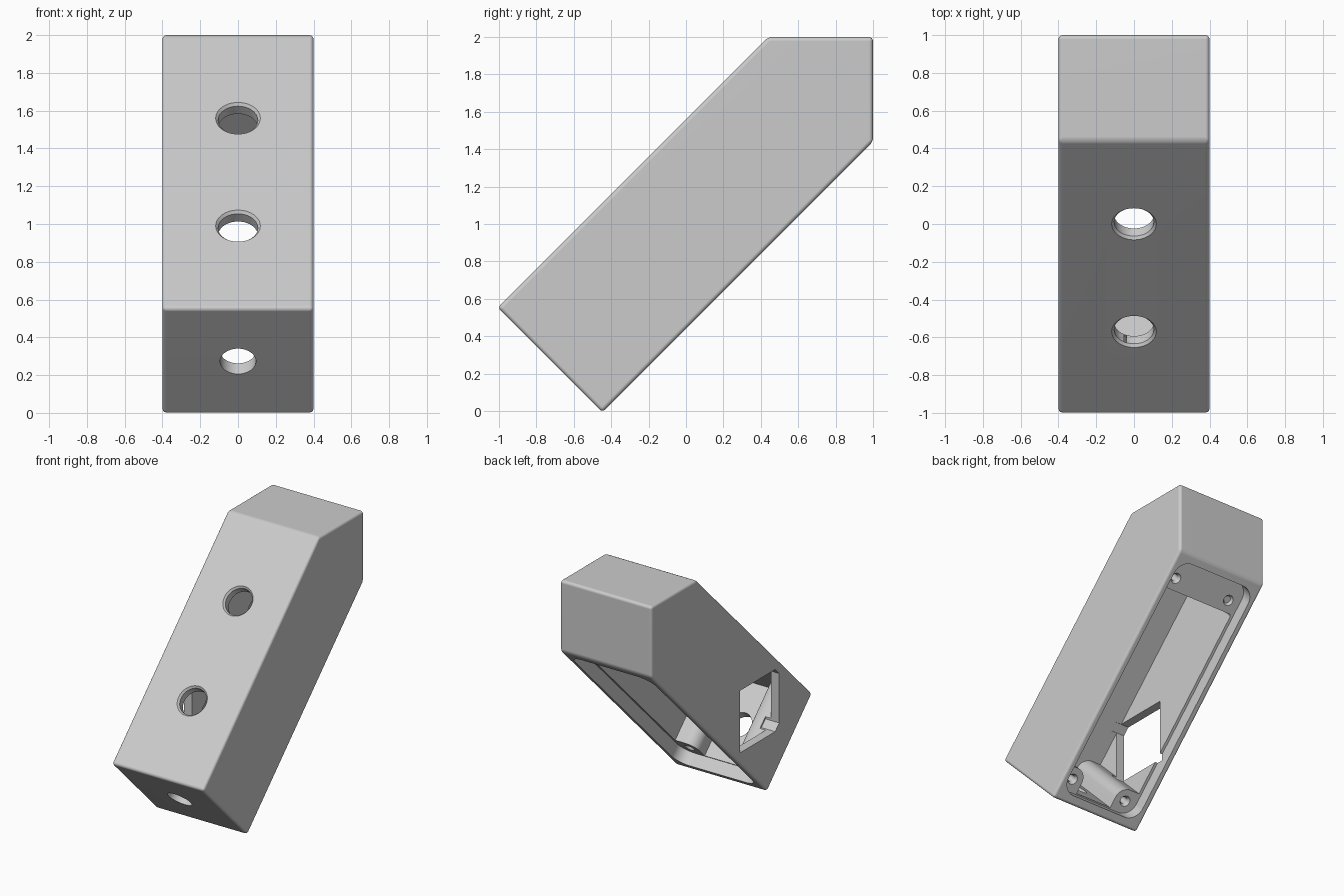
import bpy, bmesh, math
from mathutils import Matrix, Vector

if "Cube" in bpy.data.objects:
    bpy.data.objects.remove(bpy.data.objects["Cube"])

# Work frame: x across, y along the slope, z from the open underside to the front face
TILT = Matrix.Translation((0, -0.44, 0)) @ Matrix.Rotation(math.radians(45), 4, "X")

plastic = bpy.data.materials.new("light_grey_plastic")
plastic.use_nodes = True
GREY = (0.6, 0.6, 0.6, 1)
plastic.diffuse_color = GREY
plastic.node_tree.nodes["Principled BSDF"].inputs["Base Color"].default_value = GREY


def finish(name, bm, matrix=TILT):
    bmesh.ops.recalc_face_normals(bm, faces=bm.faces)
    mesh = bpy.data.meshes.new(name)
    bm.to_mesh(mesh)
    bm.free()
    mesh.transform(matrix)
    mesh.materials.append(plastic)
    obj = bpy.data.objects.new(name, mesh)
    bpy.context.collection.objects.link(obj)
    return obj


def extrude(points, direction):
    bm = bmesh.new()
    face = bm.faces.new([bm.verts.new(p) for p in points])
    new = bmesh.ops.extrude_face_region(bm, geom=[face])["geom"]
    moved = [v for v in new if isinstance(v, bmesh.types.BMVert)]
    bmesh.ops.translate(bm, verts=moved, vec=direction)
    return bm


def rounded_box(name, x, y, z, radius, steps=8):
    points = []
    for i, (sx, sy) in enumerate([(1, 1), (0, 1), (0, 0), (1, 0)]):
        cx = x[sx] + (radius if sx == 0 else -radius)
        cy = y[sy] + (radius if sy == 0 else -radius)
        for k in range(steps + 1):
            a = math.pi / 2 * (i + k / steps)
            points.append((cx + radius * math.cos(a), cy + radius * math.sin(a), z[0]))
    return finish(name, extrude(points, Vector((0, 0, z[1] - z[0]))))


def cone(name, centre, axis, depth, r1, r2):
    bm = bmesh.new()
    turn = Vector(axis).to_track_quat("Z", "Y").to_matrix().to_4x4()
    bmesh.ops.create_cone(bm, cap_ends=True, segments=48, radius1=r1, radius2=r2,
                          depth=depth, matrix=Matrix.Translation(centre) @ turn)
    return finish(name, bm)


def cut(target, tool):
    mod = target.modifiers.new("cut", "BOOLEAN")
    mod.operation = "DIFFERENCE"
    mod.solver = "EXACT"
    mod.object = tool
    bpy.context.view_layer.objects.active = target
    bpy.ops.object.modifier_apply(modifier=mod.name)
    bpy.data.objects.remove(tool)


# Outer body with softened edges
outline = [(-0.01, 0), (-0.01, 0.792), (2.036, 0.792), (2.432, 0.396), (2.036, 0)]
bm = extrude([(-0.4, y, z) for y, z in outline], Vector((0.8, 0, 0)))
bmesh.ops.bevel(bm, geom=list(bm.edges), offset=0.022, segments=4, profile=0.5,
                affect="EDGES", clamp_overlap=True)
body = finish("housing", bm)

# Inner cavity, leaving two corner posts at the lower end
cavity = rounded_box("cavity_cutter", (-0.33, 0.33), (0.07, 1.726), (0.05, 0.72), 0.02)
for x in [(-0.5, -0.16), (0.16, 0.5)]:
    cut(cavity, rounded_box("post_cutter", x, (-0.2, 0.246), (-0.2, 1), 0.09))
cut(body, cavity)

# Recessed seat for the cover
cut(body, rounded_box("cover_seat_cutter", (-0.352, 0.352), (0.06, 1.97), (-0.1, 0.1), 0.11))

# Screw holes with countersunk mouths
for x in (-0.25, 0.25):
    for y in (0.156, 1.816):
        cut(body, cone("screw_cutter", (x, y, 0.2), (0, 0, 1), 0.3, 0.027, 0.027))
        cut(body, cone("screw_mouth_cutter", (x, y, 0.105), (0, 0, 1), 0.03, 0.047, 0.027))

# Two button holes in the sloping front, with chamfered rims
for y in (0.608, 1.414):
    cut(body, cone("button_cutter", (0, y, 0.76), (0, 0, 1), 0.2, 0.105, 0.105))
    cut(body, cone("button_rim_cutter", (0, y, 0.79), (0, 0, 1), 0.03, 0.103, 0.13))

# Cable hole in the lower end
cut(body, cone("cable_cutter", (0, 0.03, 0.396), (0, 1, 0), 0.2, 0.095, 0.095))

# Socket window in the right wall, two corners clipped
window = [(-0.1, 0.43), (-0.1, 0.92), (-0.54, 0.92), (-0.59, 0.87), (-0.59, 0.48), (-0.54, 0.43)]
cut(body, finish("window_cutter", extrude([(-0.5, y, z) for y, z in window],
                                          Vector((0.22, 0, 0))), Matrix()))

# Smooth rounded edges while keeping corners crisp
bpy.ops.object.select_all(action="DESELECT")
body.select_set(True)
bpy.context.view_layer.objects.active = body
bpy.ops.object.shade_smooth_by_angle(angle=math.radians(32))
weighted = body.modifiers.new("even_shading", "WEIGHTED_NORMAL")
weighted.keep_sharp = True
